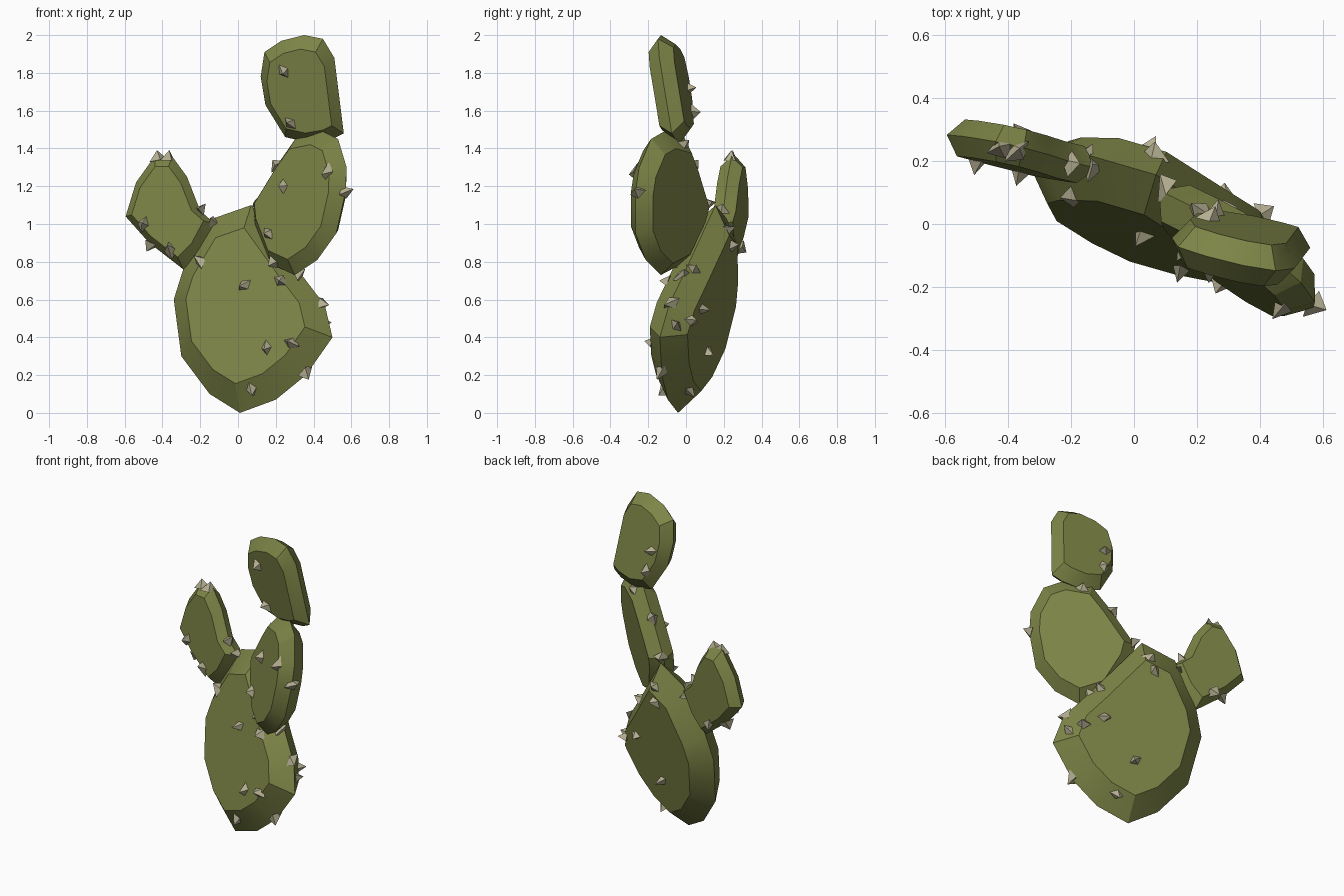
import bpy, bmesh, math, random
from mathutils import Vector
from mathutils.bvhtree import BVHTree

if "Cube" in bpy.data.objects:
    bpy.data.objects.remove(bpy.data.objects["Cube"])

random.seed(4)


def material(name, rgb):
    m = bpy.data.materials.new(name)
    m.diffuse_color = (*rgb, 1)
    m.use_nodes = True
    m.node_tree.nodes["Principled BSDF"].inputs["Base Color"].default_value = m.diffuse_color
    return m


green = material("cactus green", (0.205, 0.232, 0.062))
khaki = material("spine khaki", (0.45, 0.42, 0.28))


def finish(bm, name, mat, angle):
    bmesh.ops.recalc_face_normals(bm, faces=bm.faces)
    me = bpy.data.meshes.new(name)
    bm.to_mesh(me)
    me.materials.append(mat)
    if angle:
        for p in me.polygons:
            p.use_smooth = True
        me.set_sharp_from_angle(angle=math.radians(angle))
    bpy.context.collection.objects.link(bpy.data.objects.new(name, me))


def pad(name, outline, centre, yaw, lean, half, scale):
    """Flat pad: a ridge outline on a tilted plane, with a smaller face each side."""
    c = Vector(centre)
    n = Vector((-yaw, 1, -lean)).normalized()
    ridge = [Vector((x, c.y + yaw * (x - c.x) + lean * (z - c.z), z)) for x, z in outline]
    bm = bmesh.new()
    loops = [[bm.verts.new(c + (p - c) * s + n * d) for p in ridge]
             for s, d in ((scale, -half), (1, 0), (scale, half))]
    bm.faces.new(loops[0])
    bm.faces.new(loops[2])
    for a, b in zip(loops, loops[1:]):
        for i in range(len(a)):
            j = (i + 1) % len(a)
            bm.faces.new((a[i], a[j], b[j], b[i]))
    bmesh.ops.recalc_face_normals(bm, faces=bm.faces)
    tree = BVHTree.FromBMesh(bm)
    finish(bm, name, green, 28)
    return tree, c, yaw, lean


# Pads
body = pad("main_pad", [(0.01, 0), (0.2, 0.07), (0.36, 0.2), (0.5, 0.4), (0.46, 0.57),
                        (0.33, 0.74), (0.07, 1.1), (-0.13, 1.03), (-0.29, 0.76),
                        (-0.34, 0.6), (-0.3, 0.3), (-0.15, 0.1)],
           (0.06, 0.048, 0.54), -0.36, 0.2, 0.108, 0.75)
arm = pad("right_pad", [(0.31, 1.46), (0.45, 1.49), (0.53, 1.45), (0.575, 1.3), (0.57, 1.17),
                        (0.52, 0.95), (0.42, 0.81), (0.3, 0.73), (0.17, 0.79), (0.09, 1.0),
                        (0.08, 1.1), (0.22, 1.33)],
          (0.34, -0.1, 1.09), -0.79, 0.18, 0.075, 0.8)
top = pad("top_pad", [(0.35, 2.0), (0.45, 1.98), (0.51, 1.88), (0.56, 1.48), (0.5, 1.45),
                      (0.38, 1.43), (0.25, 1.46), (0.145, 1.63), (0.12, 1.78),
                      (0.14, 1.91), (0.23, 1.97)],
          (0.33, -0.075, 1.72), -0.2, -0.19, 0.068, 0.78)
left = pad("left_pad", [(-0.44, 1.36), (-0.35, 1.36), (-0.27, 1.25), (-0.2, 1.07), (-0.12, 1.0),
                        (-0.2, 0.85), (-0.29, 0.76), (-0.47, 0.9), (-0.595, 1.04),
                        (-0.54, 1.22)],
           (-0.37, 0.235, 1.07), -0.22, 0.04, 0.06, 0.8)

# Spines: front (-1), ridge (0) and back (1) positions seen from the front
spots = [
    (body, -1, [(0.04, 0.68), (0.15, 0.35), (0.28, 0.37), (0.07, 0.13), (-0.2, 0.8), (0.22, 0.7)]),
    (body, 0, [(0.31, 0.71), (0.44, 0.58), (0.36, 0.22), (-0.16, 0.98)]),
    (body, 1, [(0.07, 0.97), (0.04, 0.88), (0.3, 0.55), (0.41, 0.49), (0.45, 0.46), (0.08, 0.33),
               (0.15, 0.12), (0.29, 0.76)]),
    (arm, -1, [(0.24, 1.2), (0.47, 1.28), (0.16, 0.95), (0.19, 0.8)]),
    (arm, 0, [(0.56, 1.17), (0.1, 1.1), (0.21, 1.31)]),
    (arm, 1, [(0.38, 1.42)]),
    (top, -1, [(0.24, 1.81), (0.28, 1.53)]),
    (top, 1, [(0.23, 1.72), (0.26, 1.6)]),
    (left, -1, [(-0.2, 1.07), (-0.5, 1.0), (-0.36, 0.86)]),
    (left, 0, [(-0.14, 1.0), (-0.46, 0.89), (-0.37, 1.33), (-0.42, 1.33)]),
    (left, 1, [(-0.36, 0.87)]),
]
bm = bmesh.new()
for (tree, c, yaw, lean), side, points in spots:
    for x, z in points:
        y = c.y + yaw * (x - c.x) + lean * (z - c.z)
        hit = None
        if side:
            hit, n, _, _ = tree.ray_cast(Vector((x, side * 3, z)), Vector((0, -side, 0)))
        if hit is None:
            hit, n, _, _ = tree.find_nearest(Vector((x, y, z)))
            if side == 0:
                n = (Vector((x, y, z)) - c).normalized()
        # Broad, shallow shard with its tip leaning aside
        u = n.orthogonal().normalized()
        v = n.cross(u)
        a0 = random.uniform(0, math.tau)
        base = []
        for k in range(4):
            a = a0 + k * math.tau / 4
            r = 0.05 if k % 2 else 0.034
            base.append(bm.verts.new(hit - n * 0.01 + (u * math.cos(a) + v * math.sin(a)) * r))
        lean_dir = u * math.cos(a0 + 1.57) + v * math.sin(a0 + 1.57)
        tip = bm.verts.new(hit + n * 0.045 + lean_dir * random.uniform(-0.035, 0.035))
        bm.faces.new(base)
        for k in range(4):
            bm.faces.new((base[k], base[(k + 1) % 4], tip))
finish(bm, "spines", khaki, 0)
